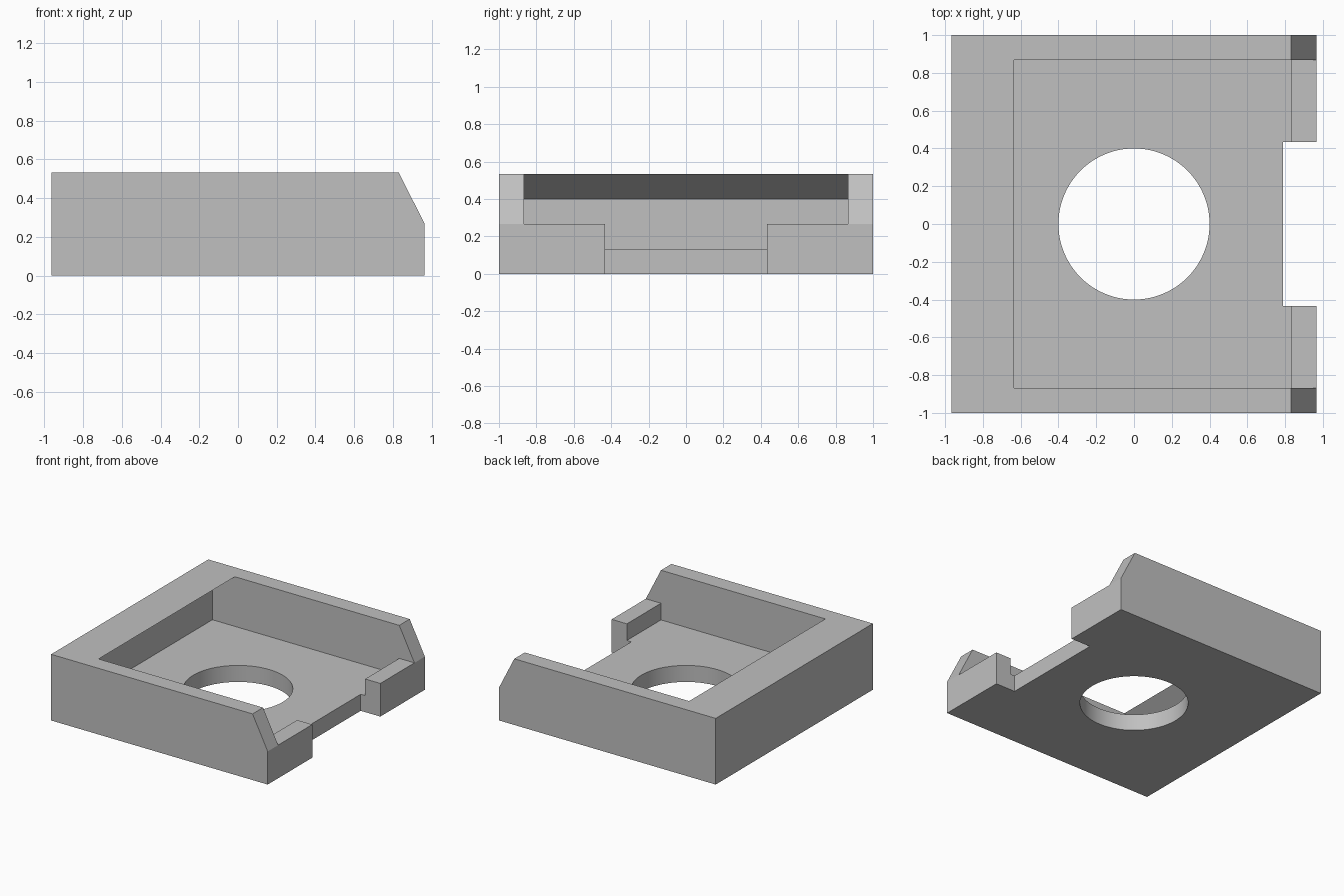
import bpy
import bmesh
import math

cube = bpy.data.objects.get("Cube")
if cube:
    bpy.data.objects.remove(cube, do_unlink=True)

HX, HEIGHT = 0.965, 0.533      # half length and wall height
FLOOR, LIP = 0.133, 0.267      # floor thickness and end lip height
INNER_Y, NOTCH_Y = 0.867, 0.433
LIP_X, NOTCH_X = 0.83, 0.79

grey = bpy.data.materials.new("plain_grey")
grey.use_nodes = True
colour = (0.53, 0.53, 0.53, 1)
grey.diffuse_color = colour
grey.node_tree.nodes["Principled BSDF"].inputs["Base Color"].default_value = colour


def finish(name, bm):
    bmesh.ops.recalc_face_normals(bm, faces=bm.faces)
    mesh = bpy.data.meshes.new(name)
    bm.to_mesh(mesh)
    bm.free()
    mesh.materials.append(grey)
    obj = bpy.data.objects.new(name, mesh)
    bpy.context.collection.objects.link(obj)
    return obj


def extrude_profile(name, points, half_width):
    """Extrude an x-z outline evenly along y."""
    bm = bmesh.new()
    face = bm.faces.new([bm.verts.new((x, -half_width, z)) for x, z in points])
    new = bmesh.ops.extrude_face_region(bm, geom=[face])["geom"]
    verts = [g for g in new if isinstance(g, bmesh.types.BMVert)]
    bmesh.ops.translate(bm, verts=verts, vec=(0, 2 * half_width, 0))
    return finish(name, bm)


# Outer block with sloped wall ends
tray = extrude_profile("tray", [
    (-HX, 0), (HX, 0), (HX, LIP), (LIP_X, HEIGHT), (-HX, HEIGHT)], 1)

# Pocket, undercut at the closed end and stepped over the lip at the open end
pocket = extrude_profile("pocket_cutter", [
    (-0.835, FLOOR), (LIP_X, FLOOR), (LIP_X, LIP), (1.2, LIP),
    (1.2, 0.8), (-0.635, 0.8), (-0.635, HEIGHT), (-0.835, 0.4)], INNER_Y)

# Notch through the lip
notch = extrude_profile("notch_cutter", [
    (NOTCH_X, -0.2), (1.2, -0.2), (1.2, 0.7), (NOTCH_X, 0.7)], NOTCH_Y)

# Round hole through the floor
bm = bmesh.new()
bmesh.ops.create_cone(bm, cap_ends=True, segments=96, radius1=0.4, radius2=0.4, depth=1)
hole = finish("hole_cutter", bm)

# Cut the block and discard the cutters
bpy.ops.object.select_all(action="DESELECT")
tray.select_set(True)
bpy.context.view_layer.objects.active = tray
for cutter in (pocket, notch, hole):
    cutter.hide_render = True
    mod = tray.modifiers.new(cutter.name, "BOOLEAN")
    mod.operation = "DIFFERENCE"
    mod.solver = "EXACT"
    mod.object = cutter
    bpy.ops.object.modifier_apply(modifier=mod.name)
    bpy.data.objects.remove(cutter, do_unlink=True)

bpy.ops.object.shade_smooth_by_angle(angle=math.radians(20))
